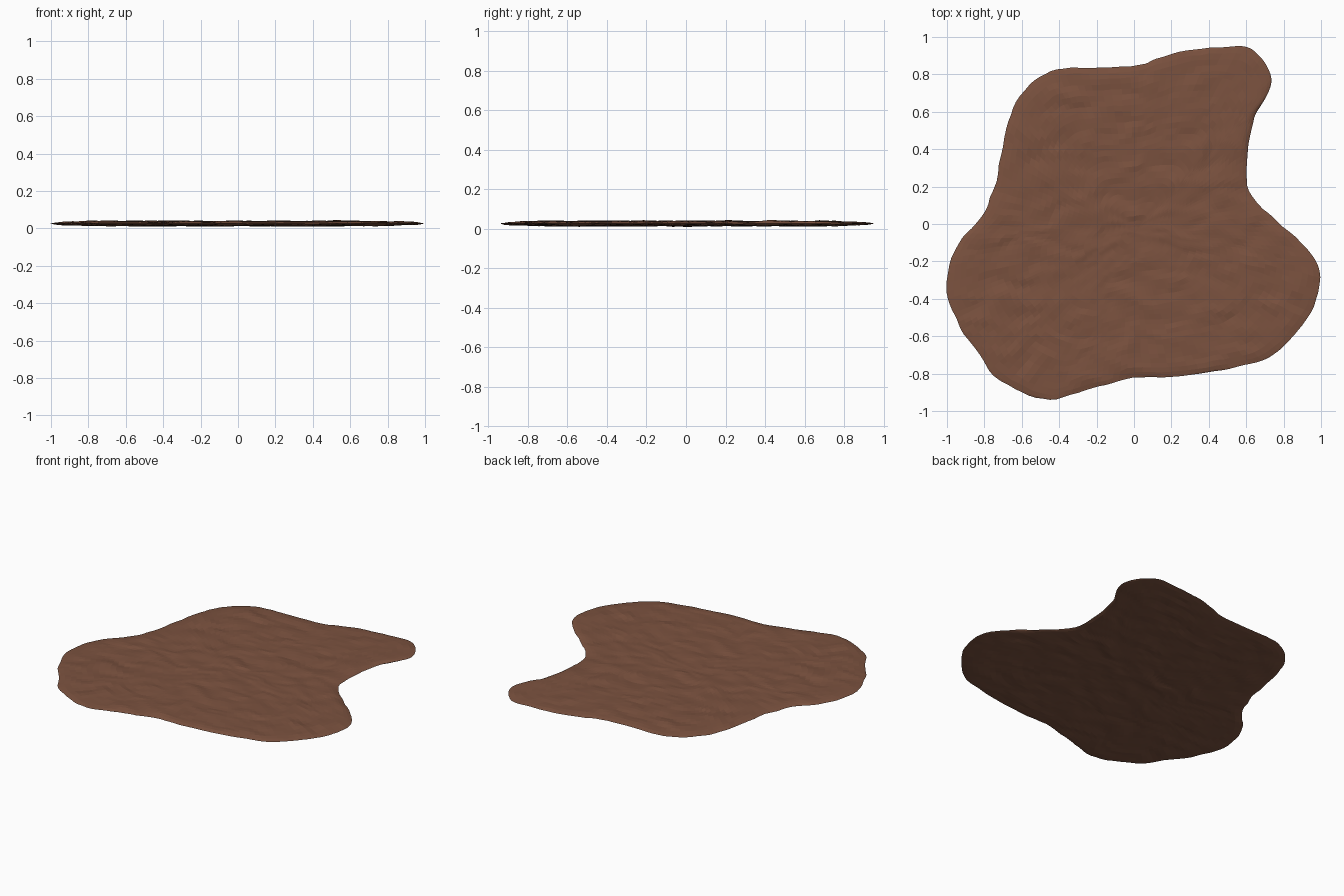
import bpy, bmesh, math
from mathutils import Vector, noise

if "Cube" in bpy.data.objects:
    bpy.data.objects.remove(bpy.data.objects["Cube"])

# Outline of the mud patch seen from above (clockwise)
OUTLINE = [(.60, .945), (.68, .89), (.73, .80), (.72, .71), (.66, .60), (.62, .47), (.605, .31),
           (.605, .20), (.66, .11), (.80, -.01), (.92, -.13), (.995, -.25), (.975, -.40),
           (.90, -.54), (.80, -.65), (.69, -.73), (.55, -.765), (.40, -.79), (.20, -.82),
           (0, -.82), (-.15, -.86), (-.30, -.90), (-.45, -.94), (-.60, -.90), (-.75, -.81),
           (-.82, -.70), (-.91, -.59), (-.95, -.50), (-.995, -.40), (-.99, -.22), (-.92, -.08),
           (-.82, .03), (-.75, .18), (-.71, .36), (-.67, .55), (-.61, .69), (-.50, .79),
           (-.38, .83), (-.20, .835), (.03, .85), (.12, .88), (.28, .93), (.45, .945)]
CENTRE = Vector((0, -.05))
RINGS, STEPS, MID = 30, 4, .026


def smooth_loop(pts, steps):
    """Closed Catmull-Rom loop through the points."""
    p = [Vector(q) for q in pts]
    n, out = len(p), []
    for i in range(n):
        a, b, c, d = (p[(i + k) % n] for k in (-1, 0, 1, 2))
        for s in range(steps):
            t = s / steps
            out.append(.5 * (2 * b + (c - a) * t + (2 * a - 5 * b + 4 * c - d) * t * t
                             + (3 * b - a - 3 * c + d) * t ** 3))
    return out


def lump(x, y, seed):
    """Stretched, warped noise that gives crusty folds."""
    w = .06 * noise.noise(Vector((x * 5, y * 5, seed + 3)))
    q = Vector(((x + w) * 6, (y - w) * 11, seed))
    return noise.noise(q) + .4 * noise.noise(q * 2.1)


def surface_point(p, f, side):
    x, y = p
    edge = (1 - f ** 24) if f < 1 else 0
    half = .0105 + .008 * max(-1, min(1, lump(x, y, 7 if side > 0 else 31)))
    z = MID + side * half * edge + (.003 * lump(x, y, 50) if f == 1 else 0)
    # sideways drift sharpens the creases; the rim only gets a small jitter
    drift = noise.noise_vector(Vector((x * 14, y * 14, 2))) * .008
    return (x + drift.x, y + drift.y, max(z, .003))


loop = smooth_loop(OUTLINE, STEPS)
n = len(loop)
fracs = [(i + 1) / RINGS for i in range(RINGS - 1)] + [.99, 1]
bm = bmesh.new()
rim = [bm.verts.new(surface_point(p, 1, 1)) for p in loop]

# Top and underside, each as rings shrinking to the middle and sharing the rim
for side in (1, -1):
    hub = bm.verts.new(surface_point(CENTRE, 0, side))
    inner = None
    for f in fracs:
        ring = rim if f == 1 else [
            bm.verts.new(surface_point(CENTRE + (p - CENTRE) * f, f, side)) for p in loop]
        for i in range(n):
            j = (i + 1) % n
            if inner:
                bm.faces.new((inner[i], inner[j], ring[j], ring[i]))
            else:
                bm.faces.new((hub, ring[j], ring[i]))
        inner = ring
bmesh.ops.recalc_face_normals(bm, faces=bm.faces)

mesh = bpy.data.meshes.new("mud_patch")
bm.to_mesh(mesh)
bm.free()
patch = bpy.data.objects.new("mud_patch", mesh)
bpy.context.collection.objects.link(patch)

# Brown earth
mat = bpy.data.materials.new("brown_earth")
mat.diffuse_color = (.20, .085, .05, 1)
mat.use_nodes = True
mat.node_tree.nodes["Principled BSDF"].inputs["Base Color"].default_value = mat.diffuse_color
mesh.materials.append(mat)
